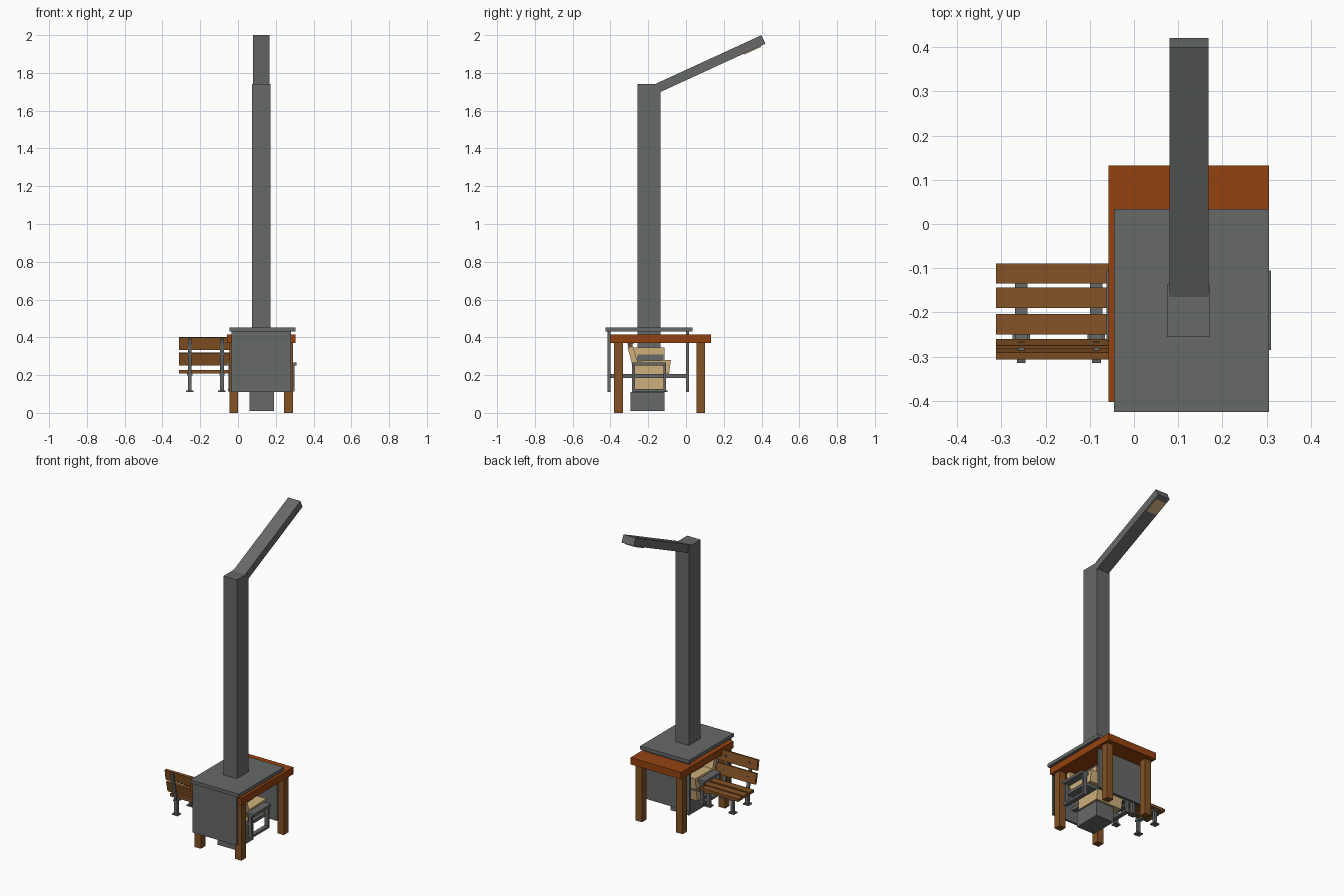
import bpy, bmesh, math
from mathutils import Vector


def mat(name, rgb):
    m = bpy.data.materials.new(name)
    m.diffuse_color = (*rgb, 1)
    return m


GRAY = mat("metal gray", (0.135, 0.143, 0.138))
ORANGE = mat("orange wood", (0.30, 0.055, 0.005))
BROWN = mat("brown wood", (0.23, 0.085, 0.018))
TAN = mat("tan", (0.62, 0.43, 0.20))


def prism(name, m, pts, x0, x1):
    """Extrude a y-z outline along x."""
    bm = bmesh.new()
    a = [bm.verts.new((x0, y, z)) for y, z in pts]
    b = [bm.verts.new((x1, y, z)) for y, z in pts]
    bm.faces.new(a)
    bm.faces.new(b[::-1])
    n = len(pts)
    for i in range(n):
        bm.faces.new((a[i], b[i], b[(i + 1) % n], a[(i + 1) % n]))
    bmesh.ops.recalc_face_normals(bm, faces=bm.faces)
    me = bpy.data.meshes.new(name)
    bm.to_mesh(me)
    bm.free()
    me.materials.append(m)
    ob = bpy.data.objects.new(name, me)
    bpy.context.collection.objects.link(ob)
    return ob


def box(name, m, x0, x1, y0, y1, z0, z1):
    return prism(name, m, [(y0, z0), (y1, z0), (y1, z1), (y0, z1)], x0, x1)


def strip(name, m, p, q, t, x0, x1):
    """Slab running from p to q in the y-z plane, t thick."""
    p, q = Vector(p), Vector(q)
    d = (q - p).normalized()
    n = Vector((-d.y, d.x)) * t / 2
    return prism(name, m, [tuple(v) for v in (p - n, q - n, q + n, p + n)], x0, x1)


# Street lamp: base, pole, sloping arm and light panel
box("lamp_base", GRAY, 0.06, 0.19, -0.295, -0.115, 0.01, 0.11)
box("lamp_pole", GRAY, 0.075, 0.171, -0.256, -0.136, 0.11, 1.74)
strip("lamp_arm", GRAY, (-0.16, 1.715), (0.41, 1.977), 0.05, 0.08, 0.168)
strip("lamp_panel", TAN, (0.305, 1.902), (0.395, 1.943), 0.012, 0.088, 0.16)

# Wooden table
box("table_top", ORANGE, -0.058, 0.305, -0.402, 0.132, 0.37, 0.415)
for x in (-0.046, 0.244):
    for y in (-0.38, 0.055):
        box("table_leg", BROWN, x, x + 0.046, y, y + 0.046, 0, 0.37)

# Metal desk: top, end panels and stretcher
box("desk_top", GRAY, -0.045, 0.305, -0.425, 0.034, 0.43, 0.452)
for y in (-0.415, 0.0):
    box("desk_panel", GRAY, -0.035, 0.28, y, y + 0.015, 0.11, 0.43)
box("desk_stretcher", GRAY, 0.11, 0.14, -0.40, 0.0, 0.185, 0.205)

# Slatted bench facing the back
for y in (-0.135, -0.19, -0.25):
    box("bench_seat_slat", BROWN, -0.312, -0.03, y, y + 0.046, 0.208, 0.226)
for p, q in (((-0.268, 0.252), (-0.283, 0.318)), ((-0.288, 0.335), (-0.298, 0.40))):
    strip("bench_back_slat", BROWN, p, q, 0.016, -0.312, -0.03)
for x in (-0.255, -0.085):
    box("bench_bracket", GRAY, x - 0.014, x + 0.014, -0.28, -0.095, 0.198, 0.208)
    strip("bench_back_post", GRAY, (-0.268, 0.2), (-0.308, 0.39), 0.012, x - 0.01, x + 0.01)
    for y in (-0.265, -0.115):
        box("bench_leg", GRAY, x - 0.01, x + 0.01, y - 0.01, y + 0.01, 0.118, 0.2)
        box("bench_foot", GRAY, x - 0.02, x + 0.02, y - 0.018, y + 0.018, 0.11, 0.118)
    for y, z in ((-0.272, 0.285), (-0.285, 0.37)):
        box("bench_bolt", GRAY, x - 0.007, x + 0.007, y - 0.006, y + 0.006, z - 0.005, z + 0.005)

# Couch: gray end frames, platform, tan cushions and tilted backrest
for x in (-0.062, 0.262):
    box("couch_armrest", GRAY, x, x + 0.048, -0.285, -0.105, 0.252, 0.268)
    box("couch_end_rail", GRAY, x + 0.01, x + 0.038, -0.285, -0.105, 0.112, 0.126)
    for y in (-0.285, -0.119):
        box("couch_post", GRAY, x + 0.012, x + 0.036, y, y + 0.014, 0.112, 0.252)
box("couch_platform", GRAY, -0.03, 0.28, -0.28, -0.115, 0.185, 0.205)
prism("couch_cushion", TAN, [(-0.27, 0.205), (-0.09, 0.205), (-0.08, 0.28), (-0.27, 0.275)],
      -0.01, 0.26)
strip("couch_backrest", TAN, (-0.265, 0.24), (-0.295, 0.35), 0.03, -0.01, 0.26)

# Tan box around the foot of the pole
prism("foot_box", TAN, [(-0.28, 0.12), (-0.115, 0.12), (-0.105, 0.186), (-0.28, 0.186)],
      0.0, 0.19)
box("upper_box", TAN, 0.06, 0.19, -0.285, -0.115, 0.28, 0.345)
prism("upper_box_band", GRAY, [(-0.265, 0.27), (-0.12, 0.27), (-0.12, 0.31), (-0.255, 0.31)],
      0.055, 0.195)
